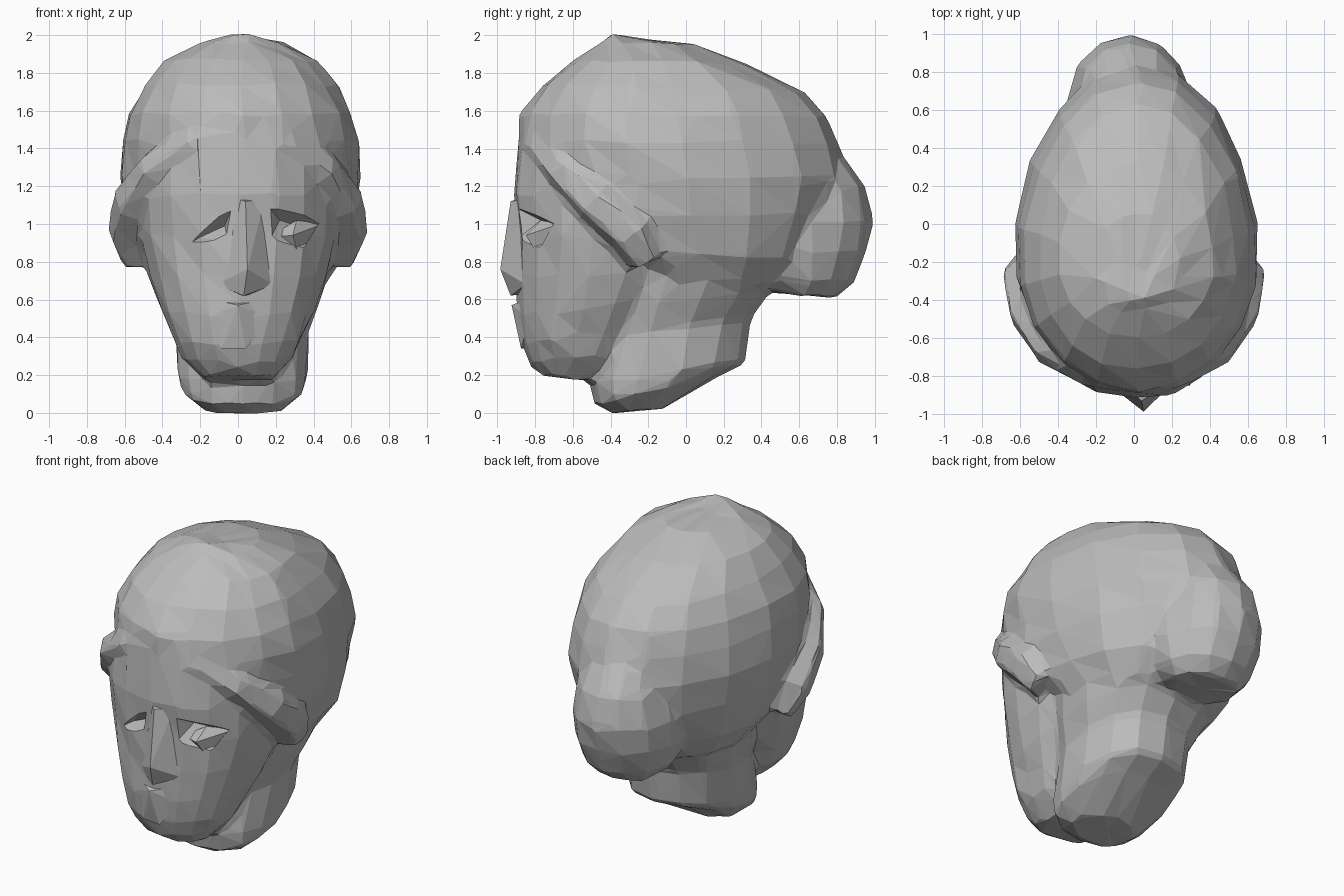
import bpy
import bmesh
import math
import random
from mathutils import Vector

random.seed(4)

if "Cube" in bpy.data.objects:
    bpy.data.objects.remove(bpy.data.objects["Cube"], do_unlink=True)

# One stone colour for the whole bust
stone = bpy.data.materials.new("grey_stone")
stone.use_nodes = True
stone.diffuse_color = (0.5, 0.5, 0.5, 1)
stone.node_tree.nodes["Principled BSDF"].inputs["Base Color"].default_value = (0.5, 0.5, 0.5, 1)


def finish(name, bm):
    """Turn a bmesh into a flat-shaded stone object."""
    bmesh.ops.recalc_face_normals(bm, faces=bm.faces)
    for face in bm.faces:
        face.smooth = False
        face.material_index = 0
    mesh = bpy.data.meshes.new(name)
    bm.to_mesh(mesh)
    bm.free()
    mesh.materials.append(stone)
    obj = bpy.data.objects.new(name, mesh)
    bpy.context.collection.objects.link(obj)
    return obj


def take_evaluated(obj):
    """Return the object's evaluated shape as a bmesh and remove the object."""
    bpy.context.view_layer.update()
    graph = bpy.context.evaluated_depsgraph_get()
    mesh = bpy.data.meshes.new_from_object(obj.evaluated_get(graph))
    bpy.data.objects.remove(obj, do_unlink=True)
    bm = bmesh.new()
    bm.from_mesh(mesh)
    bpy.data.meshes.remove(mesh)
    return bm


def signed_power(value, exponent):
    return math.copysign(abs(value) ** exponent, value)


def loft(bm, rings, sides, power=2.0, center_x=0.0, rough=0.01):
    """Skin egg-shaped rings: (front z, back z, front y, middle y, back y, half width)."""
    loops = []
    for z_front, z_back, front, middle, back, width in rings:
        loop = []
        for i in range(sides):
            angle = math.tau * i / sides
            across = signed_power(math.sin(angle), 2 / power)
            along = signed_power(math.cos(angle), 2 / power)
            y = middle + along * (middle - front if along < 0 else back - middle)
            slope = (y - front) / (back - front)
            point = Vector((center_x + width * across, y, z_front + (z_back - z_front) * slope))
            shift = Vector([random.uniform(-rough, rough) for axis in range(3)])
            loop.append(bm.verts.new(point + shift))
        loops.append(loop)
    for low, high in zip(loops, loops[1:]):
        for i in range(sides):
            j = (i + 1) % sides
            bm.faces.new((low[i], low[j], high[j]))
            bm.faces.new((low[i], high[j], high[i]))
    for loop in (loops[0], loops[-1]):
        bmesh.ops.poke(bm, faces=[bm.faces.new(loop)])


def hull(name, points):
    """Wrap points in a faceted solid."""
    bm = bmesh.new()
    for point in points:
        bm.verts.new(point)
    result = bmesh.ops.convex_hull(bm, input=bm.verts)
    inside = [v for v in result["geom_interior"] if isinstance(v, bmesh.types.BMVert)]
    bmesh.ops.delete(bm, geom=inside, context="VERTS")
    return finish(name, bm)


bust = bmesh.new()

# Hair-covered skull, egg-shaped and narrowing to the back
loft(bust, [
    (0.69, 0.66, -0.2, 0.0, 0.52, 0.45),
    (0.85, 0.82, -0.45, -0.05, 0.68, 0.56),
    (1.05, 1.05, -0.66, -0.14, 0.8, 0.62),
    (1.25, 1.25, -0.8, -0.18, 0.85, 0.64),
    (1.45, 1.42, -0.89, -0.2, 0.81, 0.63),
    (1.58, 1.57, -0.88, -0.2, 0.75, 0.6),
    (1.74, 1.7, -0.76, -0.2, 0.63, 0.52),
    (1.87, 1.85, -0.6, -0.2, 0.33, 0.41),
    (1.955, 1.955, -0.46, -0.24, 0.06, 0.23),
    (2.01, 1.98, -0.4, -0.35, -0.27, 0.05),
], 18, center_x=0.015)

# Face and jaw
loft(bust, [
    (0.2, 0.16, -0.78, -0.6, -0.42, 0.19),
    (0.26, 0.32, -0.83, -0.52, -0.28, 0.3),
    (0.36, 0.47, -0.87, -0.5, -0.18, 0.35),
    (0.52, 0.6, -0.89, -0.45, -0.08, 0.42),
    (0.72, 0.74, -0.9, -0.4, -0.02, 0.48),
    (0.95, 0.95, -0.9, -0.38, -0.05, 0.52),
    (1.15, 1.15, -0.92, -0.36, -0.1, 0.53),
    (1.48, 1.48, -0.885, -0.35, -0.1, 0.5),
], 18, power=2.25)

# Neck flaring up into the hair, with a sloping, rounded cut below
loft(bust, [
    (0.0, 0.02, -0.4, -0.25, -0.12, 0.2),
    (0.05, 0.2, -0.49, -0.2, 0.17, 0.33),
    (0.16, 0.26, -0.5, -0.15, 0.31, 0.35),
    (0.4, 0.5, -0.45, -0.1, 0.34, 0.36),
    (0.6, 0.62, -0.4, -0.05, 0.44, 0.42),
    (0.72, 0.7, -0.35, 0.0, 0.5, 0.46),
    (0.85, 0.8, -0.35, 0.0, 0.5, 0.48),
], 14, power=2.3, center_x=0.025)

# Gathered bun at the back
loft(bust, [
    (0.64, 0.61, 0.42, 0.6, 0.8, 0.22),
    (0.72, 0.69, 0.38, 0.58, 0.89, 0.29),
    (0.86, 0.85, 0.32, 0.56, 0.96, 0.34),
    (1.02, 1.02, 0.3, 0.55, 0.995, 0.34),
    (1.2, 1.2, 0.35, 0.56, 0.95, 0.3),
    (1.4, 1.38, 0.4, 0.58, 0.82, 0.22),
], 14, power=2.1, center_x=-0.02)

# Rolled hair sweeping from the forehead down over each ear
roll_path = [
    (0.0, -0.83, 1.48, 0.05),
    (0.24, -0.79, 1.43, 0.07),
    (0.43, -0.65, 1.29, 0.11),
    (0.53, -0.46, 1.12, 0.14),
    (0.56, -0.28, 0.96, 0.14),
    (0.52, -0.2, 0.81, 0.11),
]
for side in (1, -1):
    curve = bpy.data.curves.new("roll_curve", "CURVE")
    curve.dimensions = "3D"
    curve.bevel_depth = 1
    curve.bevel_resolution = 1
    curve.use_fill_caps = True
    spline = curve.splines.new("POLY")
    spline.points.add(len(roll_path) - 1)
    for point, (x, y, z, radius) in zip(spline.points, roll_path):
        point.co = (side * x, y, z, 1)
        point.radius = radius
    guide = bpy.data.objects.new("roll_guide", curve)
    bpy.context.collection.objects.link(guide)
    roll = take_evaluated(guide)
    bmesh.ops.remove_doubles(roll, verts=roll.verts, dist=0.001)
    roll_mesh = bpy.data.meshes.new("roll_mesh")
    roll.to_mesh(roll_mesh)
    roll.free()
    bust.from_mesh(roll_mesh)
    bpy.data.meshes.remove(roll_mesh)

# Fuse the masses into one skin, then break it into broad carved facets
rough_head = finish("rough_head", bust)
fuse = rough_head.modifiers.new("fuse", "REMESH")
fuse.mode = "VOXEL"
fuse.voxel_size = 0.025
soften = rough_head.modifiers.new("soften", "SMOOTH")
soften.factor = 0.5
soften.iterations = 6
facet = rough_head.modifiers.new("facet", "DECIMATE")
facet.ratio = 0.025
head = finish("head", take_evaluated(rough_head))

# Eye sockets carved under the brow: the right one is a narrow wedge
left_socket = [
    (0.14, -0.97, 1.12), (0.47, -0.74, 1.03), (0.33, -0.88, 0.79),
    (0.14, -0.97, 0.86), (0.22, -0.77, 1.02), (0.38, -0.66, 0.97),
]
right_socket = [
    (-0.01, -0.97, 1.14), (-0.3, -0.9, 0.87), (-0.05, -0.97, 0.9),
    (-0.07, -0.82, 0.99), (-0.2, -0.8, 0.93),
]
for points in (left_socket, right_socket):
    cutter = hull("socket_cutter", points)
    cutter.hide_render = True
    cut = head.modifiers.new("socket", "BOOLEAN")
    cut.operation = "DIFFERENCE"
    cut.solver = "EXACT"
    cut.object = cutter
    head = finish("head", take_evaluated(head))
    bpy.data.objects.remove(cutter, do_unlink=True)
head.name = "head"

hull("left_eye", [
    (0.16, -0.8, 0.93), (0.45, -0.67, 1.0), (0.29, -0.85, 0.94),
    (0.31, -0.77, 1.02), (0.32, -0.78, 0.83), (0.3, -0.66, 0.94),
])

# Long straight nose spreading into the cheeks
hull("nose", [
    (-0.03, -0.87, 1.14), (0.14, -0.86, 1.13), (0.04, -0.93, 1.12),
    (0.05, -0.985, 0.76), (0.03, -0.93, 0.62), (-0.11, -0.86, 0.68),
    (0.19, -0.85, 0.68), (-0.03, -0.78, 0.64), (0.13, -0.78, 0.64),
])

# Lips with a ridge running down to the chin
hull("lips", [
    (-0.09, -0.87, 0.59), (0.09, -0.87, 0.59), (0.0, -0.925, 0.57),
    (-0.18, -0.83, 0.5), (0.18, -0.83, 0.5), (-0.01, -0.9, 0.46),
    (-0.09, -0.86, 0.34), (0.04, -0.875, 0.34), (0.0, -0.78, 0.42),
])
